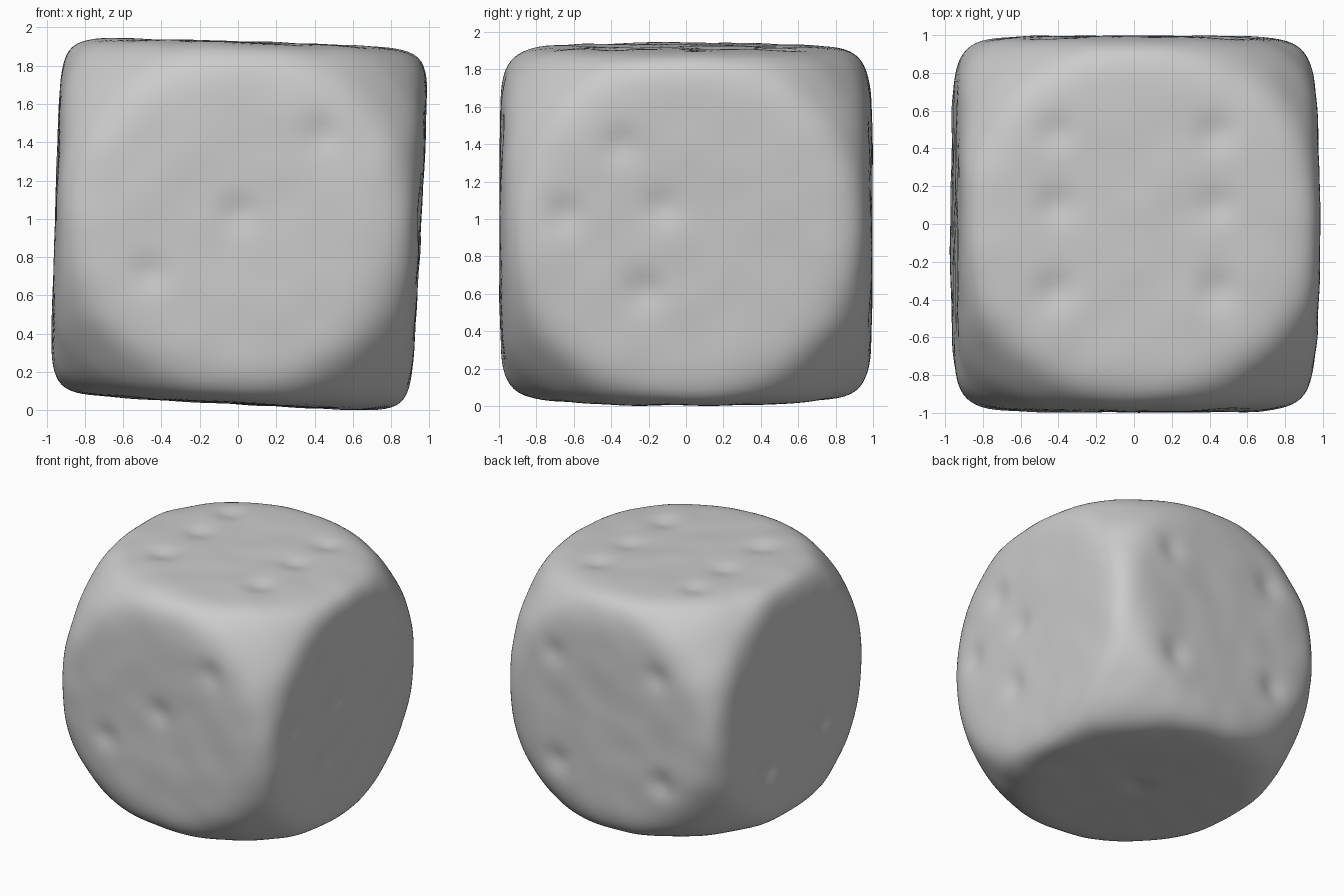
import bpy, bmesh, math
from mathutils import Vector, Matrix, noise

cube = bpy.data.objects.get("Cube")
if cube:
    bpy.data.objects.remove(cube, do_unlink=True)

HALF = Vector((0.955, 0.995, 0.946))  # half sizes of the die
BALL = 1.3                            # sphere that rounds off the corners
BLEND = 24                            # higher is a sharper rim
SKEW = 0.011                          # hand-cut sides are not quite parallel

# Pips: (axis, side, positions on the two other axes, measured from the centre)
PIPS = [
    (1, -1, [(-0.45, -0.28), (0, 0.05), (0.42, 0.48)]),
    (1, 1, [(a, b) for a in (-0.45, 0.45) for b in (-0.42, 0.42)]),
    (2, 1, [(a, b) for a in (-0.45, 0.39) for b in (-0.35, 0.1, 0.48)]),
    (2, -1, [(0, 0)]),
    (0, 1, [(-0.35, 0.45), (-0.65, 0.08), (-0.13, 0.12), (-0.22, -0.32)]),
    (0, -1, [(0.35, -0.45), (-0.35, -0.3)]),
]


def rounded(d):
    """Point on the soft blend of box and sphere in direction d."""
    d = d.normalized()
    s = sum((abs(d[i]) / HALF[i]) ** BLEND for i in range(3)) + (1 / BALL) ** BLEND
    return d * s ** (-1 / BLEND)


def dent(p):
    """Push shallow worn pips into each face."""
    for axis, side, spots in PIPS:
        if p[axis] * side < 0.8 * HALF[axis]:
            continue
        u, v = [i for i in range(3) if i != axis]
        depth = 0
        for a, b in spots:
            r2 = (p[u] - a) ** 2 + (p[v] - b) ** 2
            depth += 0.026 * math.exp(-r2 / 0.009)
        p[axis] -= side * depth


# Die body
bm = bmesh.new()
bmesh.ops.create_cube(bm, size=2)
bmesh.ops.subdivide_edges(bm, edges=bm.edges[:], cuts=47, use_grid_fill=True)
for vert in bm.verts:
    p = rounded(vert.co)
    dent(p)
    p += p.normalized() * 0.008 * noise.noise(p * 4)   # worn unevenness
    vert.co = (p.x * (1 + SKEW * p.z), p.y, p.z * (1 + SKEW * p.x))

# Slight lean, then stand it on the floor
bm.transform(Matrix.Rotation(math.radians(2.4), 4, 'Y'))
low = min(v.co.z for v in bm.verts)
bm.transform(Matrix.Translation((0, 0, -low)))
for face in bm.faces:
    face.smooth = True

mesh = bpy.data.meshes.new("die_body")
bm.to_mesh(mesh)
bm.free()
die = bpy.data.objects.new("die_body", mesh)
bpy.context.collection.objects.link(die)

# Plain grey
grey = bpy.data.materials.new("light_grey")
grey.use_nodes = True
color = (0.6, 0.6, 0.6, 1)
grey.diffuse_color = color
grey.node_tree.nodes["Principled BSDF"].inputs["Base Color"].default_value = color
mesh.materials.append(grey)
